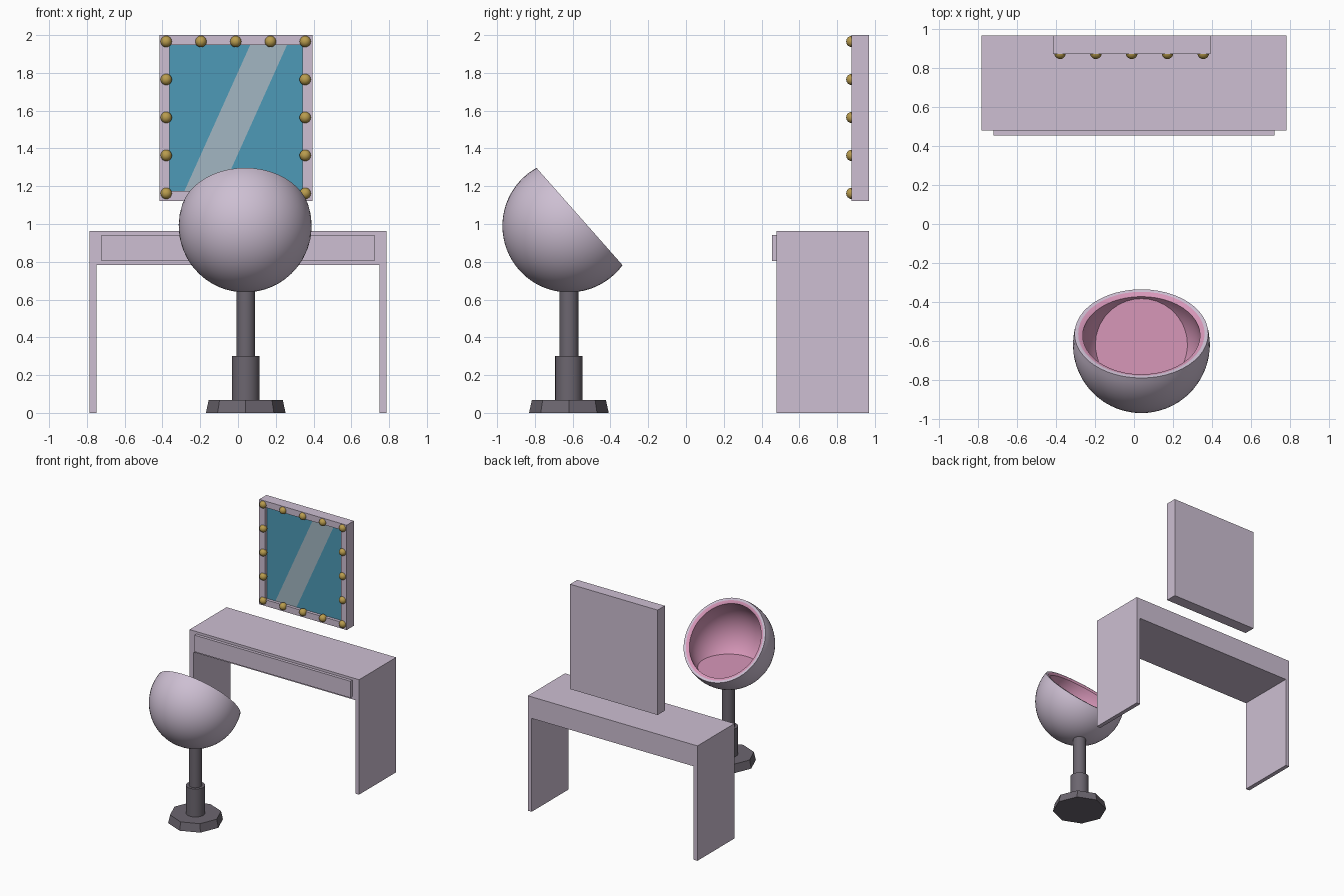
import bpy, bmesh
from math import sin, cos, atan2, pi, radians
from mathutils import Vector, Matrix

cube = bpy.data.objects.get("Cube")
if cube:
    bpy.data.objects.remove(cube, do_unlink=True)


def material(name, rgb):
    m = bpy.data.materials.new(name)
    m.use_nodes = True
    m.diffuse_color = (*rgb, 1)
    m.node_tree.nodes["Principled BSDF"].inputs["Base Color"].default_value = (*rgb, 1)
    return m


lilac = material("lilac", (.61, .52, .645))
grey = material("dark grey", (.15, .133, .16))
pink = material("pink", (.68, .31, .485))
gold = material("gold", (.48, .33, .075))
blue = material("mirror blue", (.074, .323, .474))
pale = material("pale blue", (.36, .47, .54))


def finish(name, bm, mats, smooth=False):
    bmesh.ops.recalc_face_normals(bm, faces=bm.faces)
    mesh = bpy.data.meshes.new(name)
    bm.to_mesh(mesh)
    bm.free()
    for m in mats:
        mesh.materials.append(m)
    ob = bpy.data.objects.new(name, mesh)
    bpy.context.collection.objects.link(ob)
    if smooth:
        bpy.ops.object.select_all(action='DESELECT')
        ob.select_set(True)
        bpy.context.view_layer.objects.active = ob
        bpy.ops.object.shade_smooth_by_angle(angle=radians(35))
    return ob


def box_mesh(lo, hi):
    lo, hi = Vector(lo), Vector(hi)
    bm = bmesh.new()
    bmesh.ops.create_cube(bm, size=1, matrix=Matrix.Translation((lo + hi) / 2)
                          @ Matrix.Diagonal((*(hi - lo), 1)))
    return bm


def column(name, x, y, z0, z1, r0, r1, sides, mat, smooth=True):
    bm = bmesh.new()
    bmesh.ops.create_cone(bm, cap_ends=True, segments=sides, radius1=r0, radius2=r1,
                          depth=z1 - z0, matrix=Matrix.Translation((x, y, (z0 + z1) / 2)))
    return finish(name, bm, [mat], smooth)


# Table: one arch-shaped profile pulled through its depth
W, LEG, TOP, UNDER = .785, .035, .962, .782
half = [(W - LEG, UNDER), (W - LEG, 0), (W, 0), (W, TOP)]
profile = half + [(-x, z) for x, z in reversed(half)]
bm = bmesh.new()
face = bm.faces.new([bm.verts.new((x, .48, z)) for x, z in profile])
new = bmesh.ops.extrude_face_region(bm, geom=[face])["geom"]
bmesh.ops.translate(bm, vec=(0, .49, 0), verts=[v for v in new if isinstance(v, bmesh.types.BMVert)])
# the source face stays behind as the front of the solid
finish("table", bm, [lilac])
finish("drawer_front", box_mesh((-.722, .455, .803), (.722, .485, .942)), [lilac])

# Mirror: box with a recessed front, sliced into glass and a slanted glint
bm = box_mesh((-.416, .875, 1.122), (.394, .97, 2))
bm.normal_update()
front = min(bm.faces, key=lambda f: f.calc_center_median().y)
bmesh.ops.inset_region(bm, faces=[front], thickness=.075)
glass = bmesh.ops.extrude_discrete_faces(bm, faces=[front])["faces"][0]
bmesh.ops.translate(bm, vec=(0, .025, 0), verts=glass.verts[:])
pane = [glass]
for x in (.055, .25):
    bmesh.ops.bisect_plane(bm, geom=pane + list({e for f in pane for e in f.edges})
                           + list({v for f in pane for v in f.verts}),
                           plane_co=(x, .9, 1.927), plane_no=(1, 0, -.45))
    pane = [f for f in bm.faces if abs(f.calc_center_median().y - .9) < .001
            and all(abs(v.co.y - .9) < .001 for v in f.verts)]
for f in pane:
    c = f.calc_center_median()
    offset = c.x - .45 * (c.z - 1.927)
    f.material_index = 2 if .055 < offset < .25 else 1
finish("mirror", bm, [lilac, blue, pale])

# Bulbs around the frame
for i in range(5):
    for j in range(5):
        if i in (0, 4) or j in (0, 4):
            bm = bmesh.new()
            bmesh.ops.create_uvsphere(bm, u_segments=20, v_segments=12, radius=.03,
                matrix=Matrix.Translation((-.38 + i * .184, .878, 1.162 + j * .201)))
            finish("bulb", bm, [gold], True)

# Chair pedestal
CX, CY, CZ = .038, -.62, .99
column("chair_base", CX + .003, CY, 0, .068, .211, .196, 8, grey, False)
column("lower_column", CX + .003, CY, .06, .302, .073, .073, 24, grey)
column("upper_column", CX + .003, CY, .3, .67, .05, .05, 24, grey)

# Chair shell: hollow ball cut by a tilted plane, lined in pink
R, RI, RIM = .352, .308, .075


def arc(r, height, steps=20):
    end = pi / 2 + atan2(height, (r * r - height * height) ** .5)
    return [(r * sin(end * k / steps), -r * cos(end * k / steps)) for k in range(steps + 1)]


outer, inner = arc(R, RIM), arc(RI, RIM - .012)
rim = [(.325, RIM)]
path = outer + rim + inner[::-1]
bm = bmesh.new()
verts = [bm.verts.new((r, 0, z)) for r, z in path]
edges = [bm.edges.new(p) for p in zip(verts, verts[1:])]
bmesh.ops.spin(bm, geom=verts + edges, cent=(0, 0, 0), axis=(0, 0, 1), angle=2 * pi,
               steps=48, use_duplicate=False)
bmesh.ops.remove_doubles(bm, verts=bm.verts, dist=.0005)
for f in bm.faces:
    if max(v.co.length for v in f.verts) < R - .01 and min(v.co.length for v in f.verts) < RI + .015:
        f.material_index = 1
shell = finish("chair_shell", bm, [lilac, pink], True)
shell.location = (CX, CY, CZ)
shell.rotation_euler.x = radians(-48.5)

# Flat seat cushion inside the shell
column("seat_cushion", CX, CY, .77, .793, .232, .245, 48, pink)
